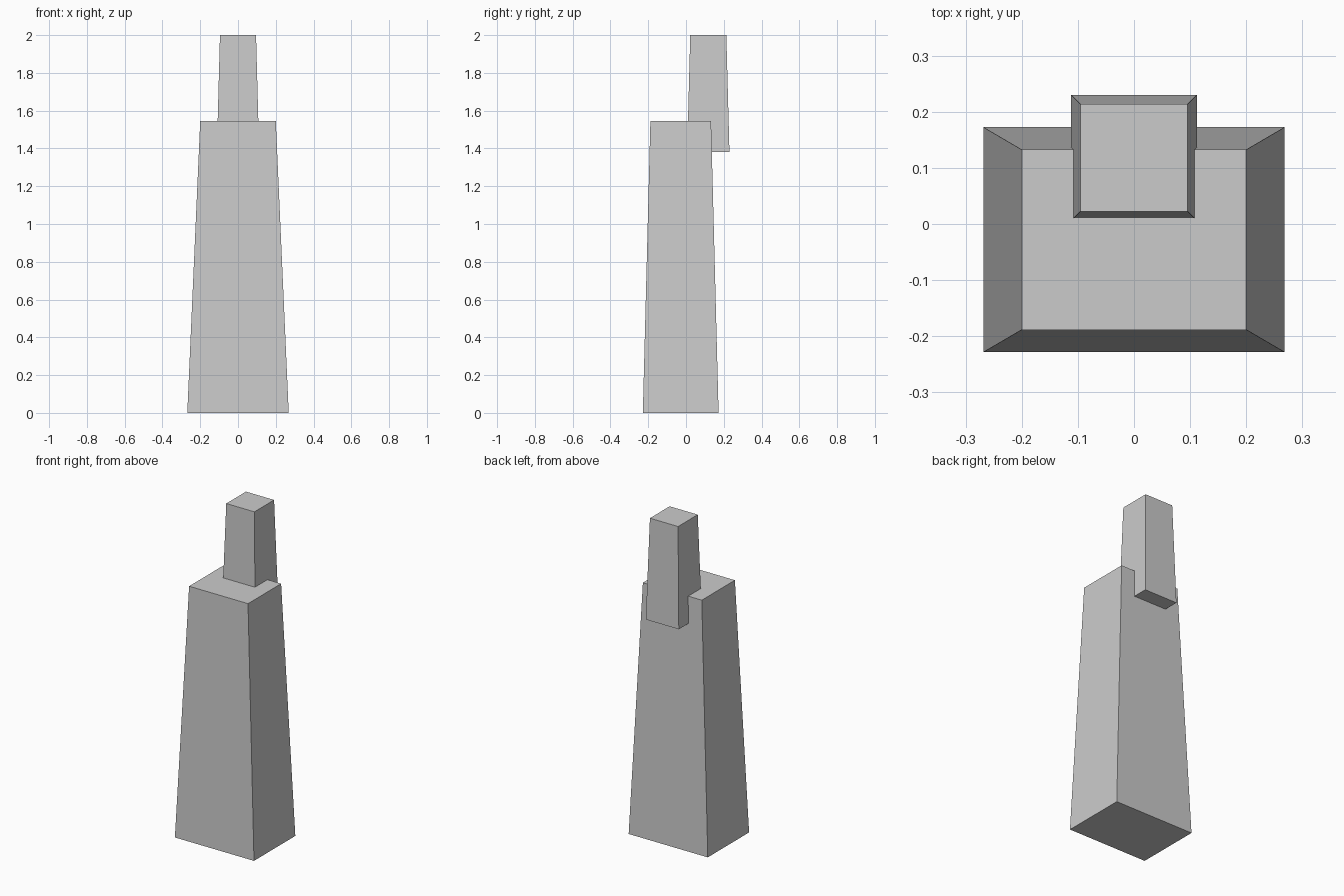
import bpy
import bmesh

cube = bpy.data.objects.get("Cube")
if cube:
    bpy.data.objects.remove(cube, do_unlink=True)

grey = bpy.data.materials.new("light_grey")
grey.use_nodes = True
colour = (0.6, 0.6, 0.6, 1.0)
grey.diffuse_color = colour
grey.node_tree.nodes["Principled BSDF"].inputs["Base Color"].default_value = colour


def tapered_block(name, centre_y, z_low, z_high, low_size, high_size):
    """Box whose bottom and top rectangles differ in size (x, y)."""
    bm = bmesh.new()
    bmesh.ops.create_cube(bm, size=1)
    for v in bm.verts:
        top = v.co.z > 0
        size = high_size if top else low_size
        v.co.x *= size[0]
        v.co.y = centre_y + v.co.y * size[1]
        v.co.z = z_high if top else z_low
    mesh = bpy.data.meshes.new(name)
    bm.to_mesh(mesh)
    bm.free()
    mesh.materials.append(grey)
    obj = bpy.data.objects.new(name, mesh)
    bpy.context.collection.objects.link(obj)
    return obj


# Wide lower shaft
tapered_block("lower_tower", -0.028, 0, 1.545, (0.537, 0.401), (0.4, 0.321))
# Narrow shaft set into the upper rear, overhanging the back
tapered_block("upper_tower", 0.118, 1.38, 2, (0.224, 0.224), (0.191, 0.191))
